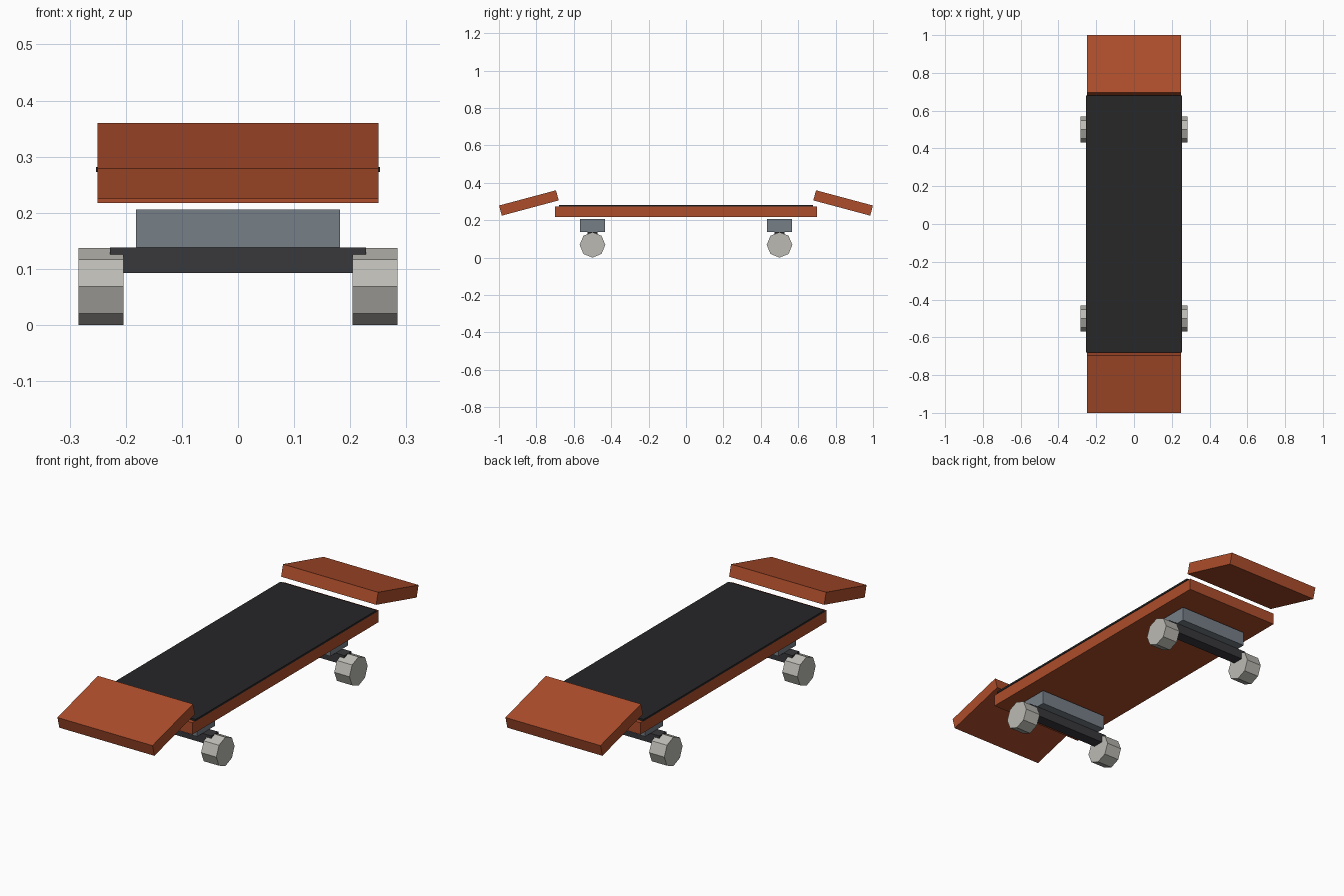
import bpy
from math import radians

if "Cube" in bpy.data.objects:
    bpy.data.objects.remove(bpy.data.objects["Cube"])


def material(name, rgb):
    m = bpy.data.materials.new(name)
    m.diffuse_color = (*rgb, 1)
    m.use_nodes = True
    m.node_tree.nodes["Principled BSDF"].inputs["Base Color"].default_value = m.diffuse_color
    return m


wood = material("red_wood", (0.42, 0.075, 0.025))
grip = material("black_grip", (0.02, 0.02, 0.022))
steel = material("blue_grey_metal", (0.18, 0.21, 0.24))
dark = material("dark_metal", (0.04, 0.04, 0.046))
rubber = material("pale_rubber", (0.50, 0.49, 0.45))


def finish(name, mat):
    o = bpy.context.object
    o.name = name
    o.data.materials.append(mat)
    return o


def box(name, loc, size, mat, tilt=0):
    bpy.ops.mesh.primitive_cube_add(size=1, location=loc, rotation=(tilt, 0, 0))
    o = finish(name, mat)
    o.scale = size
    return o


def wheel(name, loc):
    bpy.ops.mesh.primitive_cylinder_add(vertices=8, radius=0.0685, depth=0.08,
                                        location=loc, rotation=(0, radians(90), 0))
    return finish(name, rubber)


# Flat deck and grip sheet
box("deck", (0, 0, 0.245), (0.50, 1.40, 0.056), wood)
box("grip_sheet", (0, 0, 0.2775), (0.506, 1.36, 0.009), grip)

for end, s in (("front", -1), ("back", 1)):
    # Tilted end board, sloping down outwards
    box(end + "_end_board", (0, s * 0.84, 0.2925), (0.50, 0.315, 0.056), wood,
        radians(-15 * s))
    # Truck: mounting block, hanger and two wheels
    y = s * 0.5
    box(end + "_truck_block", (0, y, 0.172), (0.364, 0.134, 0.068), steel)
    box(end + "_hanger", (0, y, 0.1155), (0.456, 0.053, 0.045), dark)
    for side, t in (("left", -1), ("right", 1)):
        wheel(f"{end}_{side}_wheel", (t * 0.244, y, 0.0685))
